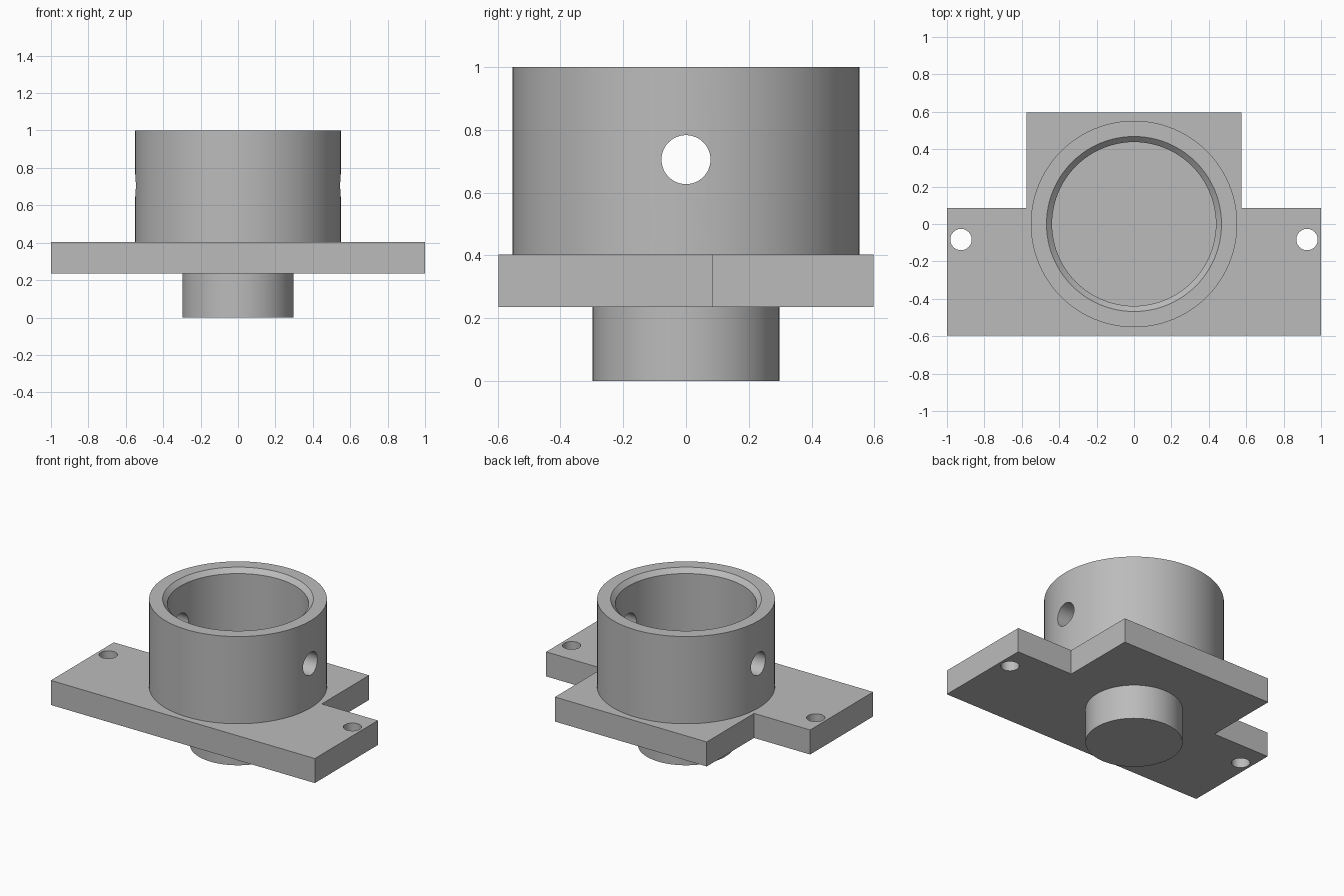
import bpy, bmesh, math
from mathutils import Matrix, Vector

cube = bpy.data.objects.get("Cube")
if cube:
    bpy.data.objects.remove(cube, do_unlink=True)

metal = bpy.data.materials.new("machined grey")
metal.use_nodes = True
GREY = (0.5, 0.5, 0.5, 1)
metal.diffuse_color = GREY
metal.node_tree.nodes["Principled BSDF"].inputs["Base Color"].default_value = GREY

PLATE_Z, PLATE_TOP, TOP = 0.235, 0.403, 1.0
SIDES = 96


def finish(name, bm):
    bmesh.ops.recalc_face_normals(bm, faces=bm.faces)
    mesh = bpy.data.meshes.new(name)
    bm.to_mesh(mesh)
    bm.free()
    obj = bpy.data.objects.new(name, mesh)
    bpy.context.collection.objects.link(obj)
    mesh.materials.append(metal)
    return obj


def select(obj):
    bpy.ops.object.select_all(action='DESELECT')
    obj.select_set(True)
    bpy.context.view_layer.objects.active = obj


def cylinder(name, radius, depth, centre, axis='Z', sides=SIDES):
    bm = bmesh.new()
    turn = Matrix.Rotation(math.pi / 2, 4, 'Y') if axis == 'X' else Matrix()
    bmesh.ops.create_cone(bm, cap_ends=True, segments=sides, radius1=radius,
                          radius2=radius, depth=depth,
                          matrix=Matrix.Translation(centre) @ turn)
    return finish(name, bm)


def revolve_ring(name, profile):
    # Spin a closed (radius, z) profile round the upright axis
    bm = bmesh.new()
    verts = [bm.verts.new((r, 0, z)) for r, z in profile]
    edges = [bm.edges.new((v, verts[i - 1])) for i, v in enumerate(verts)]
    bmesh.ops.spin(bm, geom=verts + edges, cent=(0, 0, 0), axis=(0, 0, 1),
                   angle=math.tau, steps=SIDES, use_duplicate=False)
    bmesh.ops.remove_doubles(bm, verts=bm.verts, dist=1e-4)
    return finish(name, bm)


def extrude_outline(name, outline, z0, z1):
    bm = bmesh.new()
    face = bm.faces.new([bm.verts.new((x, y, z0)) for x, y in outline])
    grown = bmesh.ops.extrude_face_region(bm, geom=[face], use_keep_orig=True)
    top = [v for v in grown["geom"] if isinstance(v, bmesh.types.BMVert)]
    bmesh.ops.translate(bm, verts=top, vec=(0, 0, z1 - z0))
    return finish(name, bm)


def drill(obj, cutter):
    mod = obj.modifiers.new("hole", 'BOOLEAN')
    mod.operation, mod.solver, mod.object = 'DIFFERENCE', 'EXACT', cutter
    select(obj)
    bpy.ops.object.modifier_apply(modifier=mod.name)
    bpy.data.objects.remove(cutter, do_unlink=True)


# T-shaped mounting plate
half = [(1, -0.597), (1, 0.085), (0.575, 0.085), (0.575, 0.597)]
outline = half + [(-x, y) for x, y in reversed(half)]
plate = extrude_outline("mounting_plate", outline, PLATE_Z, PLATE_TOP)
for side in (-1, 1):
    drill(plate, cylinder("screw_hole", 0.057, 1, Vector((side * 0.925, -0.083, 0.3)), sides=48))

# Cup wall with chamfered mouth, cross-drilled from side to side
cup = revolve_ring("cup_wall", [(0.552, PLATE_TOP), (0.552, TOP), (0.468, TOP),
                                (0.438, TOP - 0.03), (0.438, PLATE_TOP)])
drill(cup, cylinder("cross_hole", 0.078, 3, Vector((0, 0, 0.705)), 'X', 48))

# Locating boss under the plate
boss = cylinder("locating_boss", 0.298, PLATE_Z, Vector((0, 0, PLATE_Z / 2)))

for part in (plate, cup, boss):
    select(part)
    bpy.ops.object.shade_smooth_by_angle(angle=math.radians(30))
